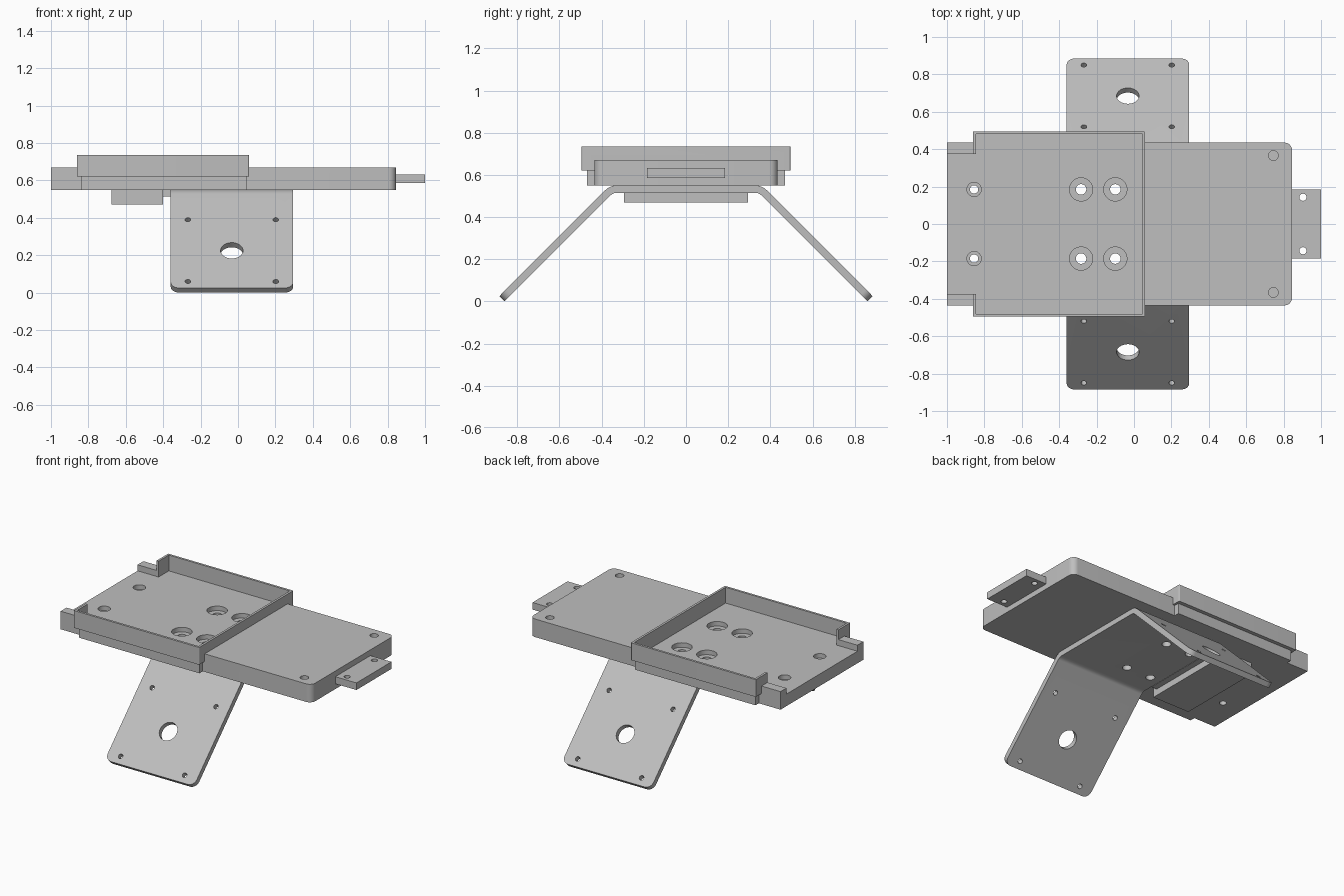
import bpy, bmesh, math
from mathutils import Matrix, Vector

cube = bpy.data.objects.get("Cube")
if cube:
    bpy.data.objects.remove(cube, do_unlink=True)

grey = bpy.data.materials.new("machined grey")
grey.use_nodes = True
colour = (0.52, 0.52, 0.52, 1)
grey.diffuse_color = colour
grey.node_tree.nodes["Principled BSDF"].inputs["Base Color"].default_value = colour


def finish(name, bm):
    bmesh.ops.recalc_face_normals(bm, faces=bm.faces)
    mesh = bpy.data.meshes.new(name)
    bm.to_mesh(mesh)
    bm.free()
    ob = bpy.data.objects.new(name, mesh)
    bpy.context.collection.objects.link(ob)
    mesh.materials.append(grey)
    return ob


def box(name, x, y, z, round_corner=None, radius=0.04):
    """Box from ranges; vertical edges picked by round_corner(x, y) are rounded."""
    bm = bmesh.new()
    bmesh.ops.create_cube(bm, size=1)
    for v in bm.verts:
        v.co = Vector([r[0] if c < 0 else r[1] for r, c in zip((x, y, z), v.co)])
    if round_corner:
        edges = [e for e in bm.edges
                 if (e.verts[0].co - e.verts[1].co).xy.length < 1e-5
                 and round_corner(*e.verts[0].co.xy)]
        bmesh.ops.bevel(bm, geom=edges, offset=radius, segments=8, profile=0.5, affect='EDGES')
    return finish(name, bm)


def drill(centre, radius, depth, tilt=0):
    bm = bmesh.new()
    bmesh.ops.create_cone(bm, cap_ends=True, segments=40, radius1=radius, radius2=radius, depth=depth,
                          matrix=Matrix.Translation(centre) @ Matrix.Rotation(tilt, 4, 'X'))
    return finish("drill_cutter", bm)


def combine(target, tools, operation):
    """Apply booleans in order and remove the tool objects."""
    for tool in tools:
        tool.hide_render = True
        mod = target.modifiers.new("bool", 'BOOLEAN')
        mod.operation, mod.solver, mod.object = operation, 'EXACT', tool
        bpy.context.view_layer.objects.active = target
        bpy.ops.object.modifier_apply(modifier=mod.name)
        bpy.data.objects.remove(tool, do_unlink=True)


def smooth(ob):
    bpy.ops.object.select_all(action='DESELECT')
    ob.select_set(True)
    bpy.context.view_layer.objects.active = ob
    bpy.ops.object.shade_smooth_by_angle(angle=math.radians(30))


FLOOR, BOTTOM, TOP = 0.63, 0.55, 0.67

# Main body: long plate, wider tray base and tray rim
body = box("base_plate_with_tray", (-1, 0.845), (-0.435, 0.435), (BOTTOM, TOP), lambda x, y: x > 0)
combine(body, [box("tray_base", (-0.84, 0.045), (-0.47, 0.47), (BOTTOM, 0.65)),
               box("tray_rim", (-0.86, 0.06), (-0.495, 0.495), (0.62, 0.735),
                   lambda x, y: x > 0, 0.008)], 'UNION')
# Tray pocket and open end
combine(body, [box("pocket", (-0.845, 0.045), (-0.48, 0.48), (FLOOR, 0.9)),
               box("open_end", (-1.1, -0.5), (-0.373, 0.373), (FLOOR, 0.9))], 'DIFFERENCE')

# Counterbored mounting holes and blind corner holes
cuts = []
for side in (-1, 1):
    y = side * 0.185
    for x, outer, inner in ((-0.855, 0.038, 0.022), (-0.283, 0.062, 0.028), (-0.1, 0.062, 0.028)):
        cuts += [drill((x, y, 0.65), outer, 0.1), drill((x, y, 0.6), inner, 0.4)]
    cuts.append(drill((0.745, side * 0.366, TOP), 0.026, 0.12))
combine(body, cuts, 'DIFFERENCE')
smooth(body)

# End tab
tab = box("end_tab", (0.84, 1), (-0.184, 0.184), (0.585, 0.632))
combine(tab, [drill((0.903, s * 0.143, 0.6), 0.019, 0.3) for s in (-1, 1)], 'DIFFERENCE')
smooth(tab)

# Bent leg bracket: outer and inner contours swept along x
THICK, BEND, BEND_Y, TIP = 0.035, 0.08, 0.327, 0.885
SUM = 0.91  # y + z along the outer face of a leg


def half_contour(radius, tip):
    arc = [math.radians(a) for a in range(0, 46, 5)]
    return [(BEND_Y + radius * math.sin(a), BOTTOM - BEND + radius * math.cos(a)) for a in arc] + [tip]


drop = THICK * math.sqrt(0.5)
outer = half_contour(BEND, (TIP, SUM - TIP))
inner = half_contour(BEND - THICK, (TIP - drop, SUM - TIP - drop))
half = outer + inner[::-1]
left = [(-y, z) for y, z in half]
profile = outer + inner[::-1] + [(-y, z) for y, z in inner] + [(-y, z) for y, z in outer[::-1]]
bm = bmesh.new()
face = bm.faces.new([bm.verts.new((-0.36, y, z)) for y, z in profile])
sweep = bmesh.ops.extrude_face_region(bm, geom=[face])
bmesh.ops.translate(bm, vec=(0.655, 0, 0), verts=[v for v in sweep["geom"] if isinstance(v, bmesh.types.BMVert)])
tips = [e for e in bm.edges if all(abs(v.co.y) > 0.8 for v in e.verts)
        and abs(e.verts[0].co.x - e.verts[1].co.x) < 1e-5]
bmesh.ops.bevel(bm, geom=tips, offset=0.045, segments=8, profile=0.5, affect='EDGES')
bracket = finish("leg_bracket", bm)

cuts = []
for side in (-1, 1):
    tilt = -side * math.pi / 4
    cuts.append(drill((-0.033, side * 0.685, SUM - 0.685), 0.06, 0.2, tilt))
    for x in (-0.268, 0.202):
        for y in (0.52, 0.85):
            cuts.append(drill((x, side * y, SUM - y), 0.015, 0.2, tilt))
    for x in (-0.283, -0.1):
        cuts.append(drill((x, side * 0.185, 0.53), 0.028, 0.2))
combine(bracket, cuts, 'DIFFERENCE')
smooth(bracket)

# Stepped block under the tray
box("under_block", (-0.675, -0.4), (-0.295, 0.295), (0.47, BOTTOM))
box("under_block_step", (-0.4, -0.36), (-0.265, 0.265), (0.513, BOTTOM))
